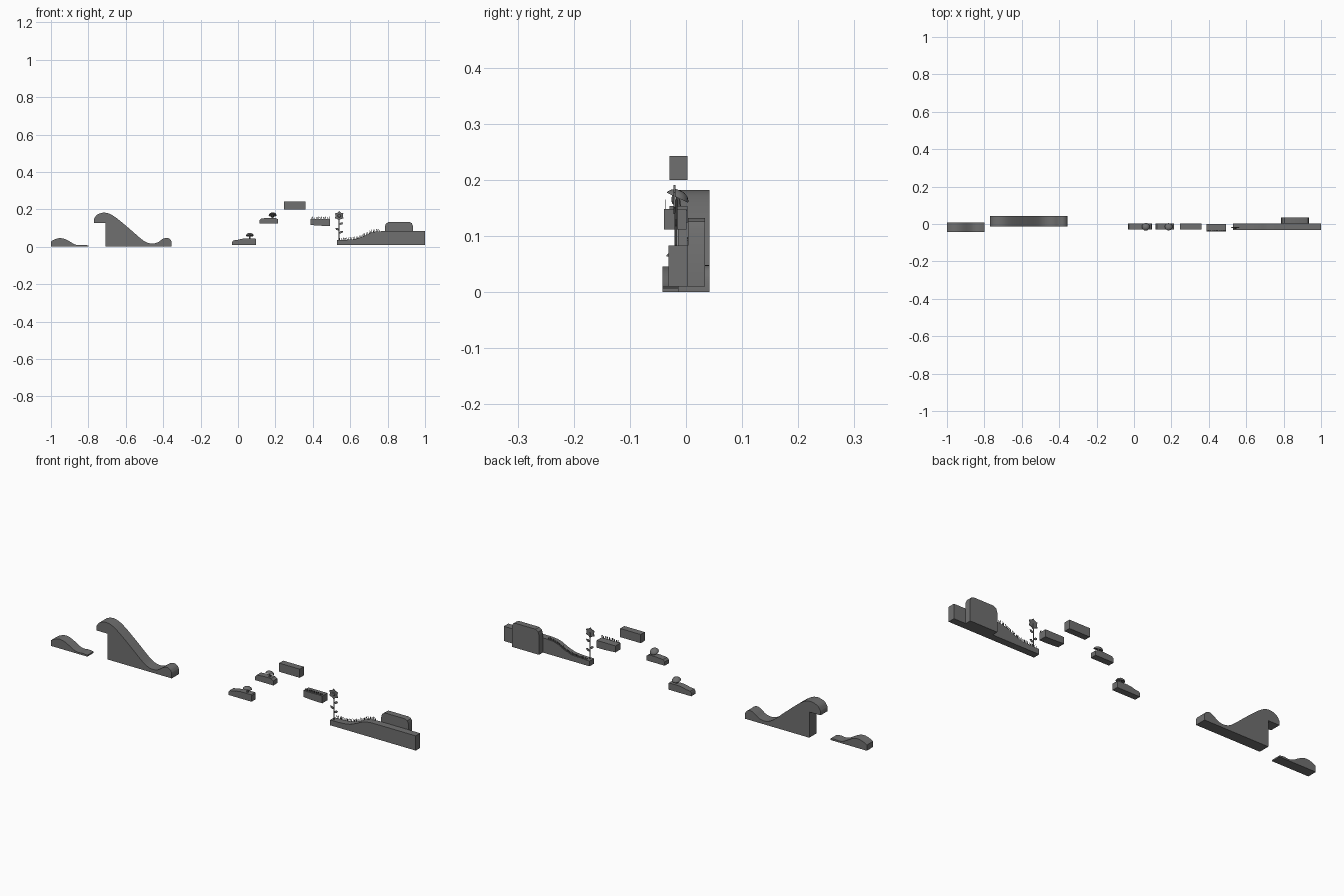
import bpy, bmesh, math, random
from mathutils import Vector, Matrix

if "Cube" in bpy.data.objects:
    bpy.data.objects.remove(bpy.data.objects["Cube"])
random.seed(4)

dark = bpy.data.materials.new("dark_grey")
dark.diffuse_color = (.16, .16, .16, 1)
dark.use_nodes = True
dark.node_tree.nodes["Principled BSDF"].inputs["Base Color"].default_value = dark.diffuse_color


def finish(name, bm, angle=35):
    bmesh.ops.recalc_face_normals(bm, faces=bm.faces)
    me = bpy.data.meshes.new(name)
    bm.to_mesh(me)
    bm.free()
    me.materials.append(dark)
    ob = bpy.data.objects.new(name, me)
    bpy.context.collection.objects.link(ob)
    bpy.ops.object.select_all(action='DESELECT')
    ob.select_set(True)
    bpy.context.view_layer.objects.active = ob
    bpy.ops.object.shade_smooth_by_angle(angle=math.radians(angle))
    return ob


def spline(pts, n=5):
    """Smooth curve through the given points."""
    p = [pts[0]] + pts + [pts[-1]]
    out = []
    for a, b, c, d in zip(p, p[1:], p[2:], p[3:]):
        for k in range(n):
            t = k / n
            out.append(tuple(0.5 * (2*q + (r-o)*t + (2*o-5*q+4*r-s)*t*t + (3*q-o-3*r+s)*t**3)
                             for o, q, r, s in zip(a, b, c, d)))
    return out + [pts[-1]]


def add_prism(bm, pts, y0, y1):
    front = [bm.verts.new((x, y0, z)) for x, z in pts]
    back = [bm.verts.new((x, y1, z)) for x, z in pts]
    bm.faces.new(front)
    bm.faces.new(back[::-1])
    n = len(pts)
    for i in range(n):
        bm.faces.new((front[i], back[i], back[(i+1) % n], front[(i+1) % n]))


def extrude(name, pts, y0, y1):
    bm = bmesh.new()
    add_prism(bm, pts, y0, y1)
    return finish(name, bm)


def add_lathe(bm, prof, mat, seg=16):
    rings = []
    for r, z in prof:
        if r == 0:
            rings.append([bm.verts.new(mat @ Vector((0, 0, z)))] * seg)
        else:
            rings.append([bm.verts.new(mat @ Vector((r*math.cos(2*math.pi*i/seg), r*math.sin(2*math.pi*i/seg), z)))
                          for i in range(seg)])
    for a, b in zip(rings, rings[1:]):
        for i in range(seg):
            j = (i+1) % seg
            bm.faces.new(list(dict.fromkeys((a[i], a[j], b[j], b[i]))))


def mushroom(name, x, y, z, h, r, tilt):
    bm = bmesh.new()
    add_lathe(bm, [(0, -.004), (.006, -.004), (.004, h*.5), (.0035, h), (0, h)],
              Matrix.Translation((x, y, z)), 10)
    add_lathe(bm, [(0, .011), (r*.4, .010), (r*.75, .006), (r*.97, 0), (r, -.003), (r*.6, -.001), (0, 0)],
              Matrix.Translation((x, y, z+h)) @ Matrix.Rotation(math.radians(tilt), 4, 'X'))
    return finish(name, bm)


def leaf_pts(x, z, ang, length, width):
    """Pointed leaf outline in the front plane."""
    c, s = math.cos(ang), math.sin(ang)
    base = [(0, 0), (.3, -.4), (.65, -.5), (1, 0), (.65, .5), (.3, .4)]
    return [(x + u*length*c - v*width*s, z + u*length*s + v*width*c) for u, v in base]


def grass(name, x0, x1, count, y, height_at):
    bm = bmesh.new()
    for i in range(count):
        x = x0 + (x1-x0)*i/(count-1)
        z, h = height_at(x), random.uniform(.012, .017)
        lean = random.choice((-1, 1)) * random.uniform(.004, .008)
        add_prism(bm, [(x-.0018, z-.003), (x+.0018, z-.003), (x+lean*.3+.0014, z+h*.7),
                       (x+lean, z+h), (x+lean*.3-.0014, z+h*.7)], y-.0008, y+.0008)
    return finish(name, bm)


# small rolling hill
extrude("small_hill", [(-1, 0)] + spline([(-1, .028), (-.978, .040), (-.95, .046), (-.918, .038), (-.875, .014),
        (-.85, .008), (-.825, .010), (-.80, .007)]) + [(-.80, 0)], -.042, .007)

# large curling ramp with overhanging crest
extrude("wave_ramp", [(-.708, 0), (-.708, .128), (-.77, .128)] +
        spline([(-.77, .148), (-.757, .168), (-.735, .179), (-.71, .182), (-.68, .173), (-.64, .146),
                (-.58, .096), (-.52, .044), (-.49, .024), (-.46, .017), (-.43, .023), (-.405, .040),
                (-.383, .048), (-.365, .042), (-.355, .028)]) + [(-.355, 0)], -.014, .042)

# floating platforms
extrude("platform_low", [(-.031, .010), (-.031, .026)] + spline([(-.026, .034), (-.005, .036), (.015, .041),
        (.035, .044)], 3) + [(.092, .044), (.095, .040), (.095, .010)], -.029, .003)
extrude("platform_mid", [(.115, .123), (.115, .142), (.124, .151), (.16, .154), (.202, .154),
        (.210, .148), (.215, .146), (.215, .123)], -.029, .003)
extrude("platform_top", [(.247, .200), (.247, .243), (.36, .243), (.36, .200)], -.029, .003)
extrude("platform_right", [(.387, .116), (.387, .148), (.491, .148), (.491, .112), (.45, .112)], -.039, .001)

# mushrooms
mushroom("mushroom_low", .063, -.014, .042, .020, .021, -14)
mushroom("mushroom_mid", .185, -.014, .153, .018, .021, -25)

# main ground with slope and raised block behind
slope = spline([(.528, .036), (.58, .037), (.63, .042), (.67, .056), (.71, .075), (.75, .082), (.80, .083)])
extrude("ground", [(.528, .010)] + slope + [(1, .083), (1, .010)], -.031, .004)
extrude("rear_block", [(.785, .010), (.785, .105), (.790, .122), (.804, .132), (.917, .132), (.929, .126),
        (.935, .112), (.935, .010)], .004, .034)


def slope_z(x):
    return min(slope, key=lambda p: abs(p[0]-x))[1]


# grass tufts
grass("ground_grass", .545, .755, 28, .003, slope_z)
grass("platform_grass", .394, .486, 13, -.036, lambda x: .148)

# flower with stem, leaves and petals
bm = bmesh.new()
fx, fy, fz = .541, -.018, .165
add_lathe(bm, [(0, .03), (.003, .03), (.0025, fz), (0, fz)], Matrix.Translation((fx, fy, 0)), 8)
for z, a in ((.072, .5), (.088, 2.6), (.118, .5)):
    add_prism(bm, leaf_pts(fx, z, a, .024, .012), fy-.001, fy+.001)
finish("flower_stem", bm)
bm = bmesh.new()
for i in range(6):
    a = math.pi/6 + i*math.pi/3
    add_prism(bm, leaf_pts(fx, fz, a, .026, .019), fy-.004, fy-.001)
finish("flower_petals", bm)
bm = bmesh.new()
add_lathe(bm, [(0, 0), (.009, 0), (.007, .003), (0, .004)],
          Matrix.Translation((fx, fy-.004, fz)) @ Matrix.Rotation(math.pi/2, 4, 'X'), 12)
finish("flower_centre", bm)
